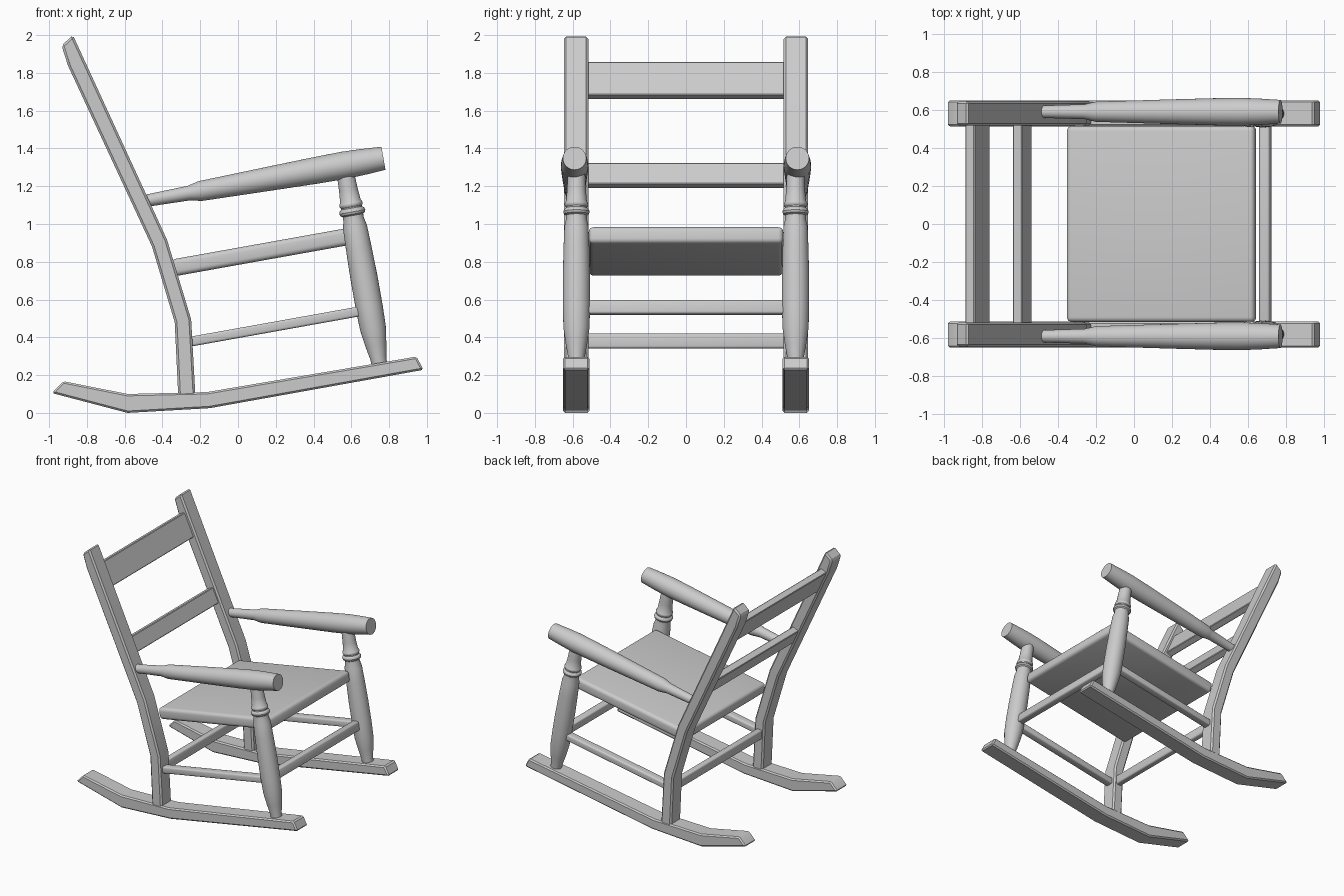
import bpy, bmesh, math
from mathutils import Matrix, Vector

if "Cube" in bpy.data.objects:
    bpy.data.objects.remove(bpy.data.objects["Cube"])

PITCH = math.atan(0.179)   # tilt shared by seat, arms and rungs
RECLINE = math.atan(0.46)  # lean of the upper back posts


def finish(name, bm, bevel=0.0, segments=1, mirror=False):
    """Bevel the sharp edges, make the object, smooth by angle, mirror across y."""
    bmesh.ops.recalc_face_normals(bm, faces=bm.faces)
    if bevel:
        edges = [e for e in bm.edges if e.calc_face_angle(0) > math.radians(40)]
        bmesh.ops.bevel(bm, geom=edges, offset=bevel, segments=segments,
                        profile=0.5, affect='EDGES', clamp_overlap=True)
    mesh = bpy.data.meshes.new(name)
    bm.to_mesh(mesh)
    bm.free()
    obj = bpy.data.objects.new(name, mesh)
    bpy.context.collection.objects.link(obj)
    bpy.ops.object.select_all(action='DESELECT')
    obj.select_set(True)
    bpy.context.view_layer.objects.active = obj
    bpy.ops.object.shade_smooth_by_angle(angle=math.radians(32))
    if mirror:
        mod = obj.modifiers.new("mirror", 'MIRROR')
        mod.use_axis = (False, True, False)
        mod.use_mirror_merge = False
    return obj


def prism(name, outline, y0, y1, bevel):
    """Side outline in x, z extruded from y0 to y1, mirrored."""
    bm = bmesh.new()
    face = bm.faces.new([bm.verts.new((x, y0, z)) for x, z in outline])
    ext = bmesh.ops.extrude_face_region(bm, geom=[face])
    verts = [g for g in ext["geom"] if isinstance(g, bmesh.types.BMVert)]
    bmesh.ops.translate(bm, verts=verts, vec=(0, y1 - y0, 0))
    finish(name, bm, bevel, mirror=True)


def box(name, centre, size, tilt, bevel, segments=1, mirror=False):
    """Box turned about the y axis."""
    bm = bmesh.new()
    mat = (Matrix.Translation(centre) @ Matrix.Rotation(tilt, 4, 'Y')
           @ Matrix.Diagonal((*size, 1)))
    bmesh.ops.create_cube(bm, size=1, matrix=mat)
    finish(name, bm, bevel, segments, mirror)


def turned(name, start, end, profile, sides=32):
    """Turned piece: (fraction along axis, radius) pairs from start to end, mirrored."""
    start, end = Vector(start), Vector(end)
    axis = end - start
    u = Vector((0, 1, 0))
    v = axis.normalized().cross(u)
    bm = bmesh.new()
    rings = []
    for t, r in profile:
        ring = []
        for i in range(sides):
            a = math.tau * i / sides
            ring.append(bm.verts.new(start + axis * t + (u * math.cos(a) + v * math.sin(a)) * r))
        rings.append(ring)
    for lo, hi in zip(rings, rings[1:]):
        for i in range(sides):
            j = (i + 1) % sides
            bm.faces.new((lo[i], lo[j], hi[j], hi[i]))
    bm.faces.new(rings[0])
    bm.faces.new(rings[-1])
    finish(name, bm, mirror=True)


# Rockers
prism("rocker", [(-0.985, 0.105), (-0.925, 0.168), (-0.585, 0.1), (-0.165, 0.11),
                 (0.945, 0.298), (0.982, 0.228), (-0.15, 0.025), (-0.585, 0.0)],
      0.512, 0.65, 0.01)

# Bent back posts
prism("back_post", [(-0.316, 0.08), (-0.335, 0.48), (-0.455, 0.88), (-0.9, 1.838),
                    (-0.934, 1.945), (-0.874, 2.0), (-0.375, 0.915), (-0.248, 0.495),
                    (-0.225, 0.08)],
      0.517, 0.646, 0.012)

# Back slats
box("upper_back_slat", (-0.822, 0, 1.76), (0.053, 1.08, 0.195), -RECLINE, 0.005)
box("lower_back_slat", (-0.587, 0, 1.257), (0.056, 1.08, 0.124), -RECLINE, 0.005)

# Seat
box("seat", (0.145, 0, 0.855), (1.004, 1.03, 0.09), -PITCH, 0.026, 4)

# Rungs between the legs
box("front_rung", (0.69, 0, 0.558), (0.056, 1.1, 0.074), -PITCH, 0.012, 3)
box("rear_rung", (-0.285, 0, 0.38), (0.05, 1.1, 0.078), -0.06, 0.012, 3)
box("side_rung", (0.2, 0.58, 0.458), (0.92, 0.066, 0.052), -PITCH, 0.012, 3, mirror=True)

# Turned front legs, heights converted to fractions of the axis
bottom, top = 0.22, 1.29
leg = [(0.22, 0.04), (0.29, 0.043), (0.36, 0.056), (0.45, 0.069), (0.56, 0.072),
       (0.72, 0.072), (0.88, 0.068), (0.985, 0.064), (1.025, 0.055), (1.045, 0.055),
       (1.052, 0.066), (1.064, 0.07), (1.076, 0.066), (1.084, 0.056), (1.09, 0.056),
       (1.096, 0.061), (1.104, 0.063), (1.112, 0.061), (1.12, 0.055), (1.18, 0.05),
       (1.29, 0.045)]
turned("front_leg", (0.755, 0.58, bottom), (0.565, 0.58, top),
       [((z - bottom) / (top - bottom), r) for z, r in leg])

# Turned armrests, positions along x converted to fractions of the axis
back, front = -0.52, 0.77
arm = [(-0.52, 0.033), (-0.46, 0.033), (-0.26, 0.039), (-0.235, 0.045), (-0.2, 0.053),
       (-0.1, 0.056), (0.2, 0.065), (0.42, 0.071), (0.56, 0.073), (0.66, 0.069), (0.77, 0.062)]
turned("armrest", (back, 0.59, 1.117), (front, 0.59, 1.348),
       [((x - back) / (front - back), r) for x, r in arm])
